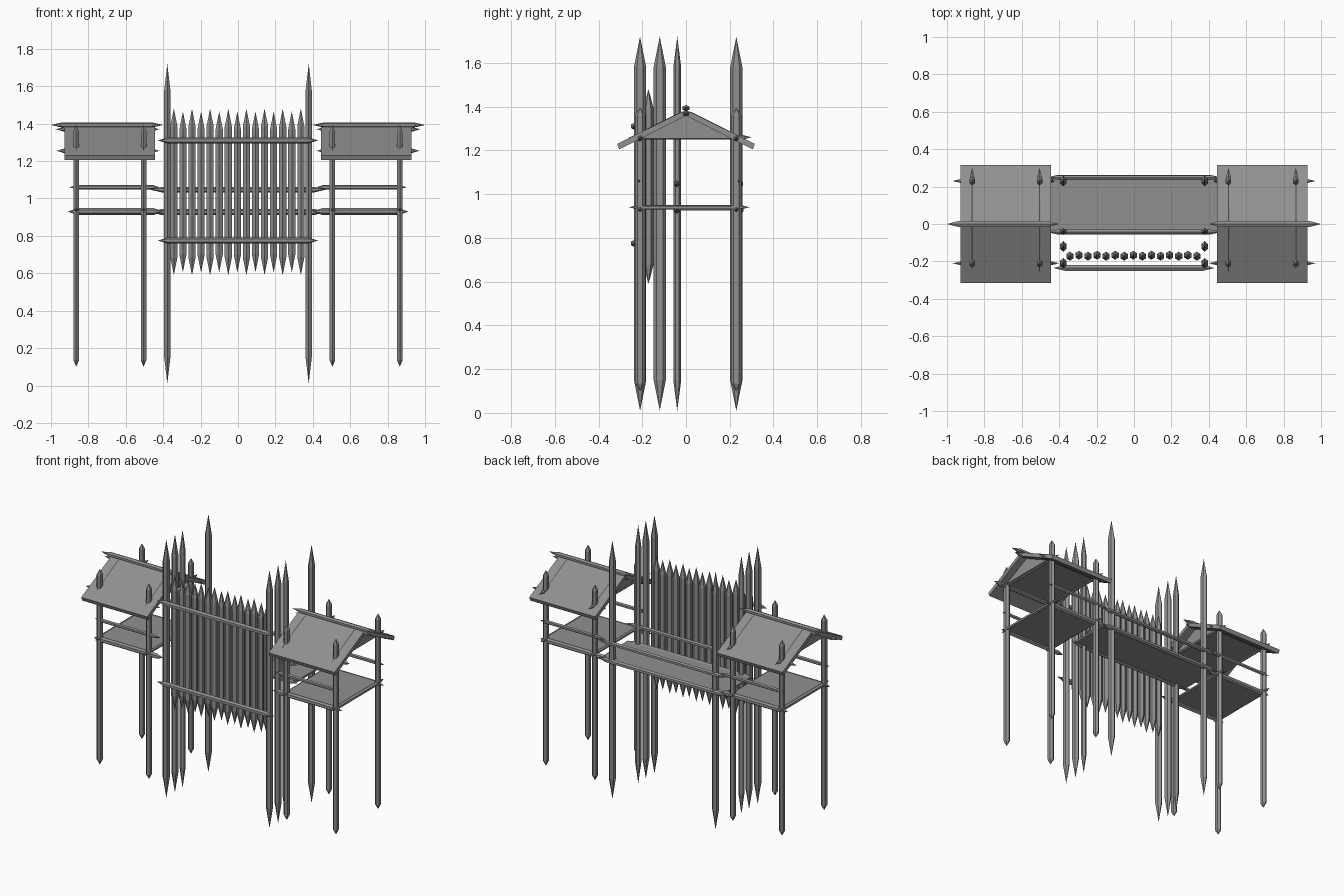
import bpy, math
from mathutils import Vector

cube = bpy.data.objects.get("Cube")
if cube:
    bpy.data.objects.remove(cube)

wood = bpy.data.materials.new("grey_wood")
wood.use_nodes = True
wood.diffuse_color = (0.28, 0.28, 0.28, 1)
wood.node_tree.nodes["Principled BSDF"].inputs["Base Color"].default_value = wood.diffuse_color


def make(name, verts, faces):
    mesh = bpy.data.meshes.new(name)
    mesh.from_pydata(verts, [], faces)
    mesh.materials.append(wood)
    obj = bpy.data.objects.new(name, mesh)
    bpy.context.scene.collection.objects.link(obj)
    return obj


def log(name, start, end, ru, rv, tip, sides=6):
    """Log sharpened at both ends; ru and rv are its two half widths."""
    a, b = Vector(start), Vector(end)
    d = (b - a).normalized()
    if abs(d.z) > 0.9:
        u = Vector((1, 0, 0))
    else:
        u = d.cross(Vector((0, 0, 1))).normalized()
    v = d.cross(u)
    verts = [a]
    for c in (a + d * tip, b - d * tip):
        for i in range(sides):
            t = math.tau * (i + 0.5) / sides
            verts.append(c + u * ru * math.cos(t) + v * rv * math.sin(t))
    verts.append(b)
    last = len(verts) - 1
    faces = []
    for i in range(sides):
        j = (i + 1) % sides
        p, q = 1 + i, 1 + j
        faces += [(0, q, p), (p, q, q + sides, p + sides),
                  (p + sides, q + sides, last)]
    return make(name, verts, faces)


def prism(name, profile, x0, x1):
    """Profile of (y, z) points extruded along x."""
    n = len(profile)
    verts = [(x, y, z) for x in (x0, x1) for y, z in profile]
    faces = [tuple(range(n))[::-1], tuple(range(n, 2 * n))]
    faces += [(i, (i + 1) % n, (i + 1) % n + n, i + n) for i in range(n)]
    return make(name, verts, faces)


def slab(name, x0, x1, y0, y1, z0, z1):
    return prism(name, [(y0, z0), (y1, z0), (y1, z1), (y0, z1)], x0, x1)


FRONT, BACK = -0.21, 0.23

for s, side in ((-1, "right"), (1, "left")):
    # Tall gate posts
    for y, r in ((FRONT, 0.028), (-0.12, 0.028), (-0.04, 0.018), (BACK, 0.028)):
        log(side + "_gate_post", (s * 0.378, y, 0.01), (s * 0.378, y, 1.72),
            0.019, r, 0.14)

    # Tower legs and cross beams
    for x in (0.505, 0.865):
        for y in (FRONT, BACK):
            log(side + "_tower_leg", (s * x, y, 0.1), (s * x, y, 1.395),
                0.017, 0.024, 0.035)
        log(side + "_floor_cross_beam", (s * x, -0.26, 0.94), (s * x, 0.29, 0.94),
            0.012, 0.01, 0.04)
        log(side + "_roof_tie_beam", (s * x, -0.26, 1.26), (s * x, 0.3, 1.26),
            0.012, 0.01, 0.04)
        for e in (-1, 1):
            log(side + "_rafter", (s * x, 0, 1.375), (s * x, e * 0.26, 1.245),
                0.012, 0.012, 0.02)

    # Tower floor, railings and lengthwise beams
    slab(side + "_tower_floor", s * 0.5, s * 0.88, FRONT, BACK, 0.932, 0.945)
    for y, out in ((FRONT, -0.005), (BACK, 0.012)):
        log(side + "_floor_beam", (s * 0.4, y, 0.93), (s * 0.91, y, 0.93),
            0.014, 0.018, 0.05)
        log(side + "_railing", (s * 0.42, y + out, 1.06), (s * 0.9, y + out, 1.06),
            0.01, 0.013, 0.04)
        log(side + "_purlin", (s * 0.42, y, 1.255), (s * 0.97, y, 1.255),
            0.014, 0.015, 0.05)

    # Gabled roof
    prism(side + "_loft", [(-0.22, 1.26), (0.22, 1.26), (0, 1.362)],
          s * 0.5, s * 0.88)
    for e in (-1, 1):
        prism(side + "_roof_slope",
              [(0, 1.385), (e * 0.315, 1.23), (e * 0.305, 1.205), (0, 1.358)],
              s * 0.445, s * 0.928)
    log(side + "_ridge_beam", (s * 0.4, 0, 1.393), (s * 1.0, 0, 1.393),
        0.018, 0.014, 0.06)
    log(side + "_ridge_support", (s * 0.42, 0, 1.37), (s * 0.975, 0, 1.37),
        0.018, 0.014, 0.05)

# Walkway between the towers
slab("walkway_floor", -0.45, 0.45, -0.035, 0.24, 0.925, 0.938)
for y in (-0.042, 0.248):
    log("walkway_beam", (-0.47, y, 0.928), (0.47, y, 0.928), 0.016, 0.016, 0.06)
    log("walkway_railing", (-0.47, y, 1.047), (0.47, y, 1.047), 0.014, 0.014, 0.06)

# Raised palisade gate
for i in range(15):
    x = -0.343 + i * 0.0485
    short = 0.015 * (i % 2)
    y = -0.172 + short / 3
    log("gate_stake", (x, y, 0.59 + short), (x, y, 1.48 - short),
        0.022, 0.024, 0.095)
for z in (0.775, 1.31):
    log("gate_crossbar", (-0.43, -0.235, z), (0.43, -0.235, z), 0.018, 0.017, 0.06)

# Consistent outward normals
import bmesh
for obj in bpy.context.scene.collection.objects:
    if obj.type == 'MESH' and wood.name in obj.data.materials:
        bm = bmesh.new()
        bm.from_mesh(obj.data)
        bmesh.ops.recalc_face_normals(bm, faces=bm.faces)
        bm.to_mesh(obj.data)
        bm.free()
